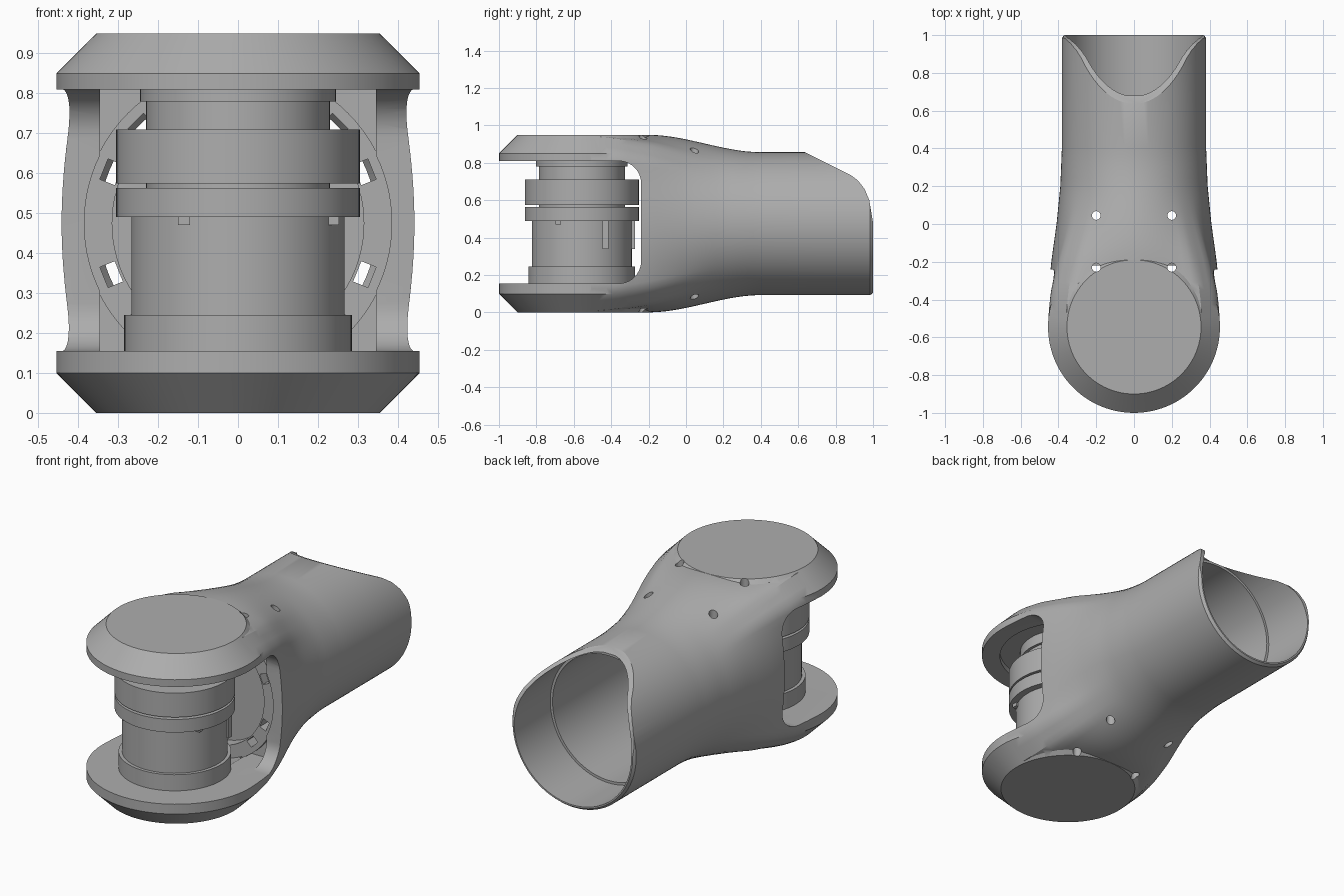
import bpy, bmesh
from math import sin, cos, pi, radians, sqrt
from mathutils import Matrix

if "Cube" in bpy.data.objects:
    bpy.data.objects.remove(bpy.data.objects["Cube"])

grey = bpy.data.materials.new("satin grey")
grey.use_nodes = True
COLOUR = (0.42, 0.42, 0.42, 1)
grey.diffuse_color = COLOUR
grey.node_tree.nodes["Principled BSDF"].inputs["Base Color"].default_value = COLOUR

MID = 0.475       # height of the tube axis
PIVOT = -0.545    # y of the joint axis


def finish(name, bm):
    bmesh.ops.recalc_face_normals(bm, faces=bm.faces)
    mesh = bpy.data.meshes.new(name)
    bm.to_mesh(mesh)
    bm.free()
    mesh.materials.append(grey)
    obj = bpy.data.objects.new(name, mesh)
    bpy.context.collection.objects.link(obj)
    return obj


def loft(name, rings):
    """Skin a list of equal point rings and cap both ends."""
    bm = bmesh.new()
    rows = [[bm.verts.new(p) for p in ring] for ring in rings]
    n = len(rows[0])
    for a, b in zip(rows, rows[1:]):
        for i in range(n):
            j = (i + 1) % n
            bm.faces.new((a[i], a[j], b[j], b[i]))
    bm.faces.new(rows[0])
    bm.faces.new(rows[-1])
    return finish(name, bm)


def turned(name, profile, x=0, y=PIVOT, n=96):
    """Stack of circles (radius, z) about a vertical axis."""
    return loft(name, [[(x + r * cos(2 * pi * i / n), y + r * sin(2 * pi * i / n), z)
                        for i in range(n)] for r, z in profile])


def bored(name, profile, n=96):
    """Stack of circles (radius, y) about the tube axis."""
    return loft(name, [[(r * cos(2 * pi * i / n), y, MID + r * sin(2 * pi * i / n))
                        for i in range(n)] for r, y in profile])


def box(name, centre, size, turn=0):
    bm = bmesh.new()
    bmesh.ops.create_cube(bm, size=1, matrix=Matrix.Translation(centre)
                          @ Matrix.Rotation(turn, 4, 'Y') @ Matrix.Diagonal((*size, 1)))
    return finish(name, bm)


def side_cut(name, outline):
    """Side outline (y, z) pushed through the whole width."""
    return loft(name, [[(x, y, z) for y, z in outline] for x in (-0.6, 0.6)])


def boolean(obj, tool, op='DIFFERENCE'):
    mod = obj.modifiers.new(tool.name, 'BOOLEAN')
    mod.operation, mod.solver, mod.object = op, 'EXACT', tool
    bpy.context.view_layer.objects.active = obj
    bpy.ops.object.modifier_apply(modifier=mod.name)
    bpy.data.objects.remove(tool)


def smooth(obj):
    bpy.ops.object.select_all(action='DESELECT')
    obj.select_set(True)
    bpy.context.view_layer.objects.active = obj
    bpy.ops.object.shade_smooth_by_angle(angle=radians(28))


def lerp_table(table, y):
    for (y0, a), (y1, b) in zip(table, table[1:]):
        if y <= y1:
            t = (y - y0) / (y1 - y0)
            return a + (b - a) * t * t * (3 - 2 * t) if b - a < -0.05 else a + (b - a) * t
    return table[-1][1]


# Sleeve: chamfered section at the joint melting into a round tube
HEIGHT = [(PIVOT, 0.4745), (-0.2, 0.4745), (0.4, 0.382), (1, 0.382)]
WIDTH = [(PIVOT, 0.4545), (-0.35, 0.452), (-0.2, 0.438), (0, 0.41), (0.2, 0.39),
         (0.4, 0.382), (1, 0.382)]


def section(y, n=96):
    w, h = lerp_table(WIDTH, y), lerp_table(HEIGHT, y)
    t = min(1, (y - PIVOT) / 0.75)
    blend = t * t * (3 - 2 * t)
    ring = []
    for i in range(n):
        c, s = cos(2 * pi * i / n), sin(2 * pi * i / n)
        oval = 1 / sqrt((c / w) ** 2 + (s / h) ** 2)
        chamfered = 1 / max(abs(c) / w, abs(s) / h, (abs(c) + abs(s)) / (w + h - 0.1))
        r = chamfered + (oval - chamfered) * blend
        ring.append((r * c, y, MID + r * s))
    return ring


steps = 24
stations = [PIVOT + (0.4 - PIVOT) * i / steps for i in range(steps + 1)] + [0.7, 0.985]
rings = [section(y) for y in stations]
rings.append([(x * 0.97, 1, MID + (z - MID) * 0.97) for x, y, z in rings[-1]])
shell = loft("forearm_shell", rings)

# Round joint head with chamfered rims
boolean(shell, turned("head", [(0.355, 0), (0.455, 0.1), (0.455, 0.85), (0.355, 0.95)]), 'UNION')

# Fork opening with rounded inner corners
corners = [(-0.36, 0.275, -1, 0.155), (-0.36, 0.69, 1, 0.81)]
opening = [(-1.2, 0.155)]
for y, z, direction, edge in corners:
    arc = [(y + 0.12 * sin(a), z + direction * 0.12 * cos(a))
           for a in [pi / 2 * i / 10 for i in range(11)]]
    opening += arc if direction < 0 else arc[::-1]
opening.append((-1.2, 0.81))
boolean(shell, side_cut("fork_opening", opening))

# Pocket, bore and rear socket
boolean(shell, box("pocket", (0, -0.5, 0.4825), (0.69, 0.6, 0.655)))
boolean(shell, bored("bore", [(0.385, -0.4), (0.385, -0.06), (0.348, 0),
                              (0.348, 0.68), (0.362, 0.68), (0.362, 1.1)]))
boolean(shell, turned("upper_recess", [(0.36, 0.7), (0.36, 0.84)]))

# Scooped rear upper edge
scoop = [(0.62, 0.865), (0.75, 0.8), (0.88, 0.735), (0.92, 0.705), (0.955, 0.66),
         (0.98, 0.6), (0.99, 0.54), (1.001, 0.475), (1.2, 0.475), (1.2, 1.1), (0.62, 1.1)]
boolean(shell, side_cut("scoop", scoop))

# Screw holes above and below
for x in (-0.2, 0.2):
    for y in (0.045, -0.23):
        boolean(shell, turned("screw_hole", [(0.023, -0.1), (0.023, 1.1)], x, y, 20))
smooth(shell)

# Bulkhead ring with cable slots behind the joint
bulkhead = bored("bulkhead_ring", [(0.39, -0.22), (0.39, -0.12)])
boolean(bulkhead, bored("bulkhead_recess", [(0.315, -0.3), (0.315, -0.15)]))
for side in (0, 180):
    for angle in (-45, -22, 22, 45):
        a = radians(angle + side)
        boolean(bulkhead, box("slot", (0.342 * cos(a), -0.17, MID + 0.342 * sin(a)),
                              (0.04, 0.3, 0.055), -a))
smooth(bulkhead)

# Joint actuator: stacked turned drum
drum = turned("joint_actuator", [
    (0.285, 0.13), (0.285, 0.245), (0.267, 0.245), (0.267, 0.49), (0.305, 0.49),
    (0.305, 0.563), (0.23, 0.563), (0.23, 0.575), (0.305, 0.575), (0.305, 0.71),
    (0.23, 0.71), (0.23, 0.78), (0.245, 0.78), (0.245, 0.85)], y=-0.557)
smooth(drum)

# Small catches under the drum collar
for angle, drop in ((-120, 0.02), (-28, 0.02), (28, 0.15), (90, 0.15), (152, 0.02)):
    a = radians(angle)
    tab = box("collar_catch", (0.27 * cos(a), -0.557 + 0.27 * sin(a), 0.49 - drop / 2),
              (0.03, 0.03, drop))
